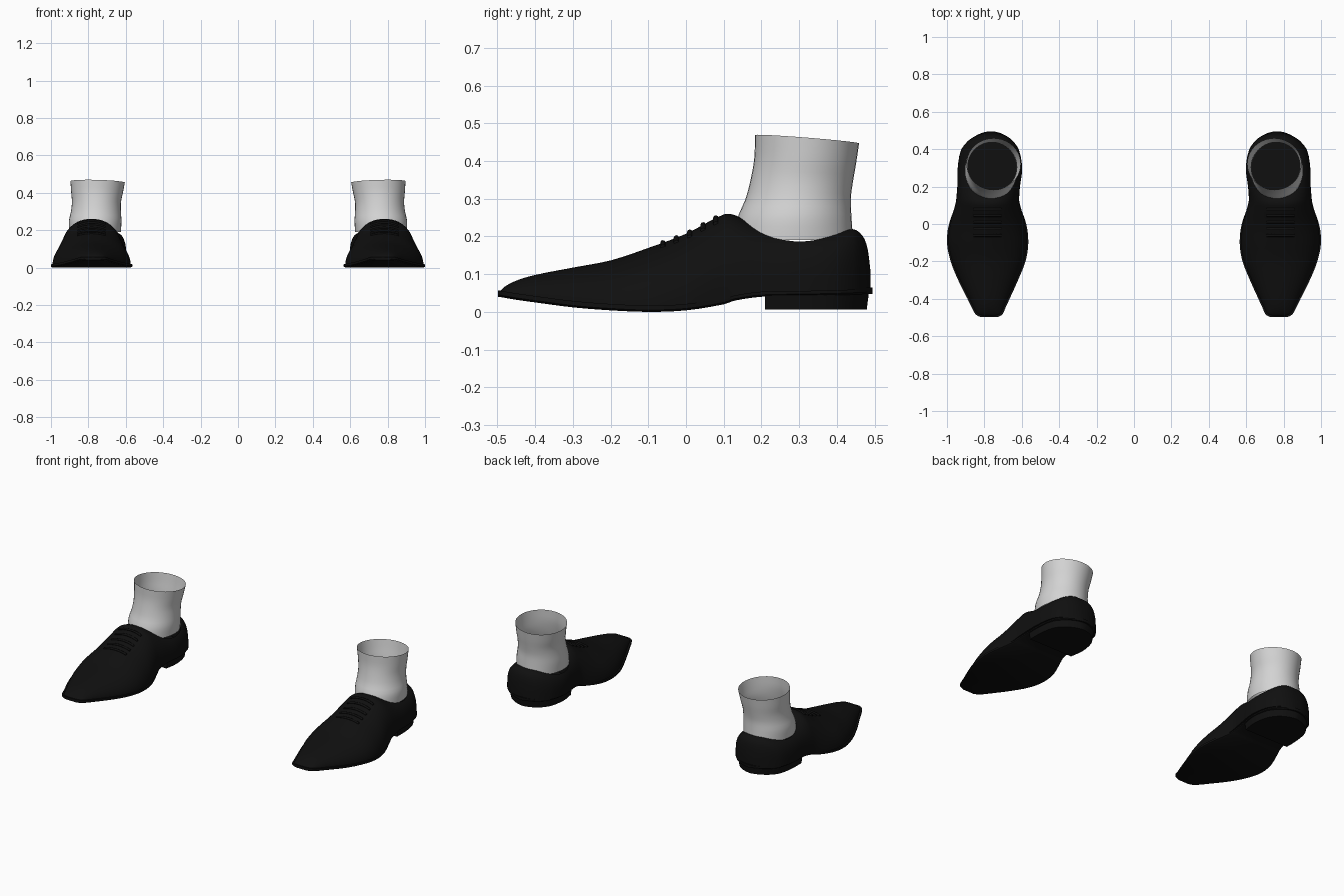
import bpy, bmesh, math

if "Cube" in bpy.data.objects:
    bpy.data.objects.remove(bpy.data.objects["Cube"])

# ---------- colours ----------
def material(name, rgb):
    m = bpy.data.materials.new(name)
    m.diffuse_color = (*rgb, 1)
    m.use_nodes = True
    m.node_tree.nodes["Principled BSDF"].inputs["Base Color"].default_value = m.diffuse_color
    return m

BLACK = material("black leather", (0.005, 0.005, 0.005))
GREY = material("light sock", (0.65, 0.65, 0.65))

# ---------- shoe stations: y, inner x, outer x, sole bottom z, top z, section squareness ----------
SHOE = [
    (-0.498, .730, .820, .040, .056, 2.0),
    (-0.485, .705, .845, .038, .068, 2.0),
    (-0.45, .688, .866, .032, .085, 2.0),
    (-0.40, .665, .890, .025, .099, 2.0),
    (-0.30, .620, .940, .012, .118, 2.0),
    (-0.20, .580, .980, .004, .137, 2.0),
    (-0.10, .565, 1.00, .000, .170, 2.0),
    (0.00, .575, .990, .004, .207, 2.0),
    (0.10, .605, .960, .020, .258, 2.2),
    (0.13, .612, .953, .030, .257, 2.4),
    (0.20, .610, .945, .040, .226, 2.9),
    (0.30, .598, .943, .042, .213, 3.2),
    (0.40, .615, .925, .044, .215, 3.2),
    (0.45, .648, .887, .046, .219, 3.2),
    (0.475, .680, .850, .047, .200, 3.0),
    (0.488, .710, .820, .047, .165, 2.8),
    (0.495, .738, .792, .047, .110, 2.6),
]
# sock rings: z, front y, back y, inner x, outer x
SOCK = [
    (.190, .125, .443, .626, .904),
    (.250, .137, .439, .623, .904),
    (.300, .158, .437, .626, .893),
    (.350, .172, .443, .626, .888),
    (.400, .181, .451, .616, .892),
    (.458, .183, .459, .605, .896),
]

def sample(rows, t):
    """Smooth interpolation of a table by its first column."""
    t = min(max(t, rows[0][0]), rows[-1][0])
    i = max(k for k in range(len(rows) - 1) if rows[k][0] <= t)
    def slope(k, c):
        a, b = max(k - 1, 0), min(k + 1, len(rows) - 1)
        return (rows[b][c] - rows[a][c]) / (rows[b][0] - rows[a][0])
    p, q = rows[i], rows[i + 1]
    d = q[0] - p[0]
    s = (t - p[0]) / d
    h1, h2 = 3 * s**2 - 2 * s**3, s**3 - 2 * s**2 + s
    h3 = s**3 - s**2
    return [p[c] * (1 - h1) + q[c] * h1 + d * (h2 * slope(i, c) + h3 * slope(i + 1, c))
            for c in range(1, len(p))]

def stations(a, b):
    """Stations along the shoe, three per table interval."""
    ys = [p[0] + (q[0] - p[0]) * k / 3 for p, q in zip(SHOE, SHOE[1:]) for k in range(3)]
    return [a] + [y for y in ys if a + .002 < y < b - .001] + [b]

def loft(name, rings, mat, caps=True):
    bm = bmesh.new()
    vs = [[bm.verts.new(p) for p in r] for r in rings]
    n = len(vs[0])
    for a, b in zip(vs, vs[1:]):
        for k in range(n):
            bm.faces.new((a[k], a[(k + 1) % n], b[(k + 1) % n], b[k]))
    if caps:
        bm.faces.new(vs[0])
        bm.faces.new(vs[-1])
    bmesh.ops.recalc_face_normals(bm, faces=bm.faces)
    me = bpy.data.meshes.new(name)
    bm.to_mesh(me)
    bm.free()
    ob = bpy.data.objects.new(name, me)
    bpy.context.collection.objects.link(ob)
    me.materials.append(mat)
    return ob

def activate(ob):
    bpy.ops.object.select_all(action='DESELECT')
    ob.select_set(True)
    bpy.context.view_layer.objects.active = ob

def finish(ob, angle=40):
    """Smooth shading, then mirror to make the pair."""
    activate(ob)
    bpy.ops.object.shade_smooth_by_angle(angle=math.radians(angle))
    ob.modifiers.new("pair", 'MIRROR').use_clip = False

def heelness(y):
    return min(max((y + .02) / .2, 0), 1)

# ---------- upper ----------
def upper_frame(y):
    xi, xo, zb, zt, n = sample(SHOE, y)
    inset = .008 * (1 - heelness(y))
    return (xi + xo) / 2, (xo - xi) / 2 - inset, zb + .012, zt, n

def upper_ring(y, seg=32):
    cx, w, zb, zt, n = upper_frame(y)
    pts = []
    for k in range(seg + 1):
        a = math.pi * k / seg
        c, s = math.cos(a), max(math.sin(a), 0)
        pts.append((cx + w * math.copysign(abs(c) ** (2 / n), c), y * .988,
                    zb + (zt - zb) * s ** (2 / n)))
    return pts

upper = loft("shoe_upper", [upper_ring(y) for y in stations(-.498, .495)], BLACK)

# ---------- foot opening cut into the upper ----------
def oval(y0, y1, x0, x1, z, tilt=0, n=40):
    cx, cy, rx, ry = (x0 + x1) / 2, (y0 + y1) / 2, (x1 - x0) / 2, (y1 - y0) / 2
    return [(cx + rx * math.cos(a), cy + ry * math.sin(a),
             z + tilt * (.004 * math.cos(a) - .011 * math.sin(a)))
            for a in (2 * math.pi * k / n for k in range(n))]

cutter = loft("opening_cutter", [oval(.136, .441, .624, .904, z) for z in (.08, .5)], BLACK)
cutter.hide_render = True
cut = upper.modifiers.new("opening", 'BOOLEAN')
cut.operation, cut.object, cut.solver = 'DIFFERENCE', cutter, 'EXACT'
activate(upper)
bpy.ops.object.modifier_apply(modifier="opening")
bpy.data.objects.remove(cutter)
finish(upper)

# ---------- sole with welt edge ----------
def sole_ring(y):
    xi, xo, zb, _, _ = sample(SHOE, y)
    inset = .010 * heelness(y)
    xi, xo = xi + inset, xo - inset
    return [(xi + .01, y, zb), (xo - .01, y, zb), (xo, y, zb + .005), (xo, y, zb + .017),
            (xi, y, zb + .017), (xi, y, zb + .005)]

finish(loft("sole", [sole_ring(y) for y in stations(-.498, .495)], BLACK), 35)

# ---------- heel block ----------
def heel_ring(y):
    xi, xo, zb, _, _ = sample(SHOE, y)
    xi, xo = xi + .014, xo - .014
    yy = .21 + (y - .21) * .965
    yb = .21 + (y - .21) * .945
    return [(xi + .006, yb, .006), (xo - .006, yb, .006), (xo, yy, zb + .004), (xi, yy, zb + .004)]

finish(loft("heel", [heel_ring(y) for y in stations(.21, .495)], BLACK), 35)

# ---------- laces across the instep ----------
for i, y in enumerate((-.062, -.026, .01, .046, .08)):
    cx, w, zb, zt, n = upper_frame(y)
    rings = []
    for k in range(11):
        dx = -.075 + .015 * k
        z = zb + (zt - zb) * (1 - abs(dx / w) ** n) ** (1 / n) + .001
        rings.append([(cx + dx, y * .988 + .007 * math.cos(a), z + .006 * math.sin(a))
                      for a in (math.pi * j / 4 for j in range(8))])
    finish(loft(f"lace_{i + 1}", rings, BLACK), 60)

# ---------- sock, an open thin tube ----------
rings = []
for k in range(16):
    z = .19 + (.458 - .19) * k / 15
    y0, y1, x0, x1 = sample(SOCK, z)
    rings.append(oval(y0, y1, x0, x1, z, tilt=max(0, (z - .3) / .158)))
finish(loft("sock", rings, GREY, caps=False), 60)
